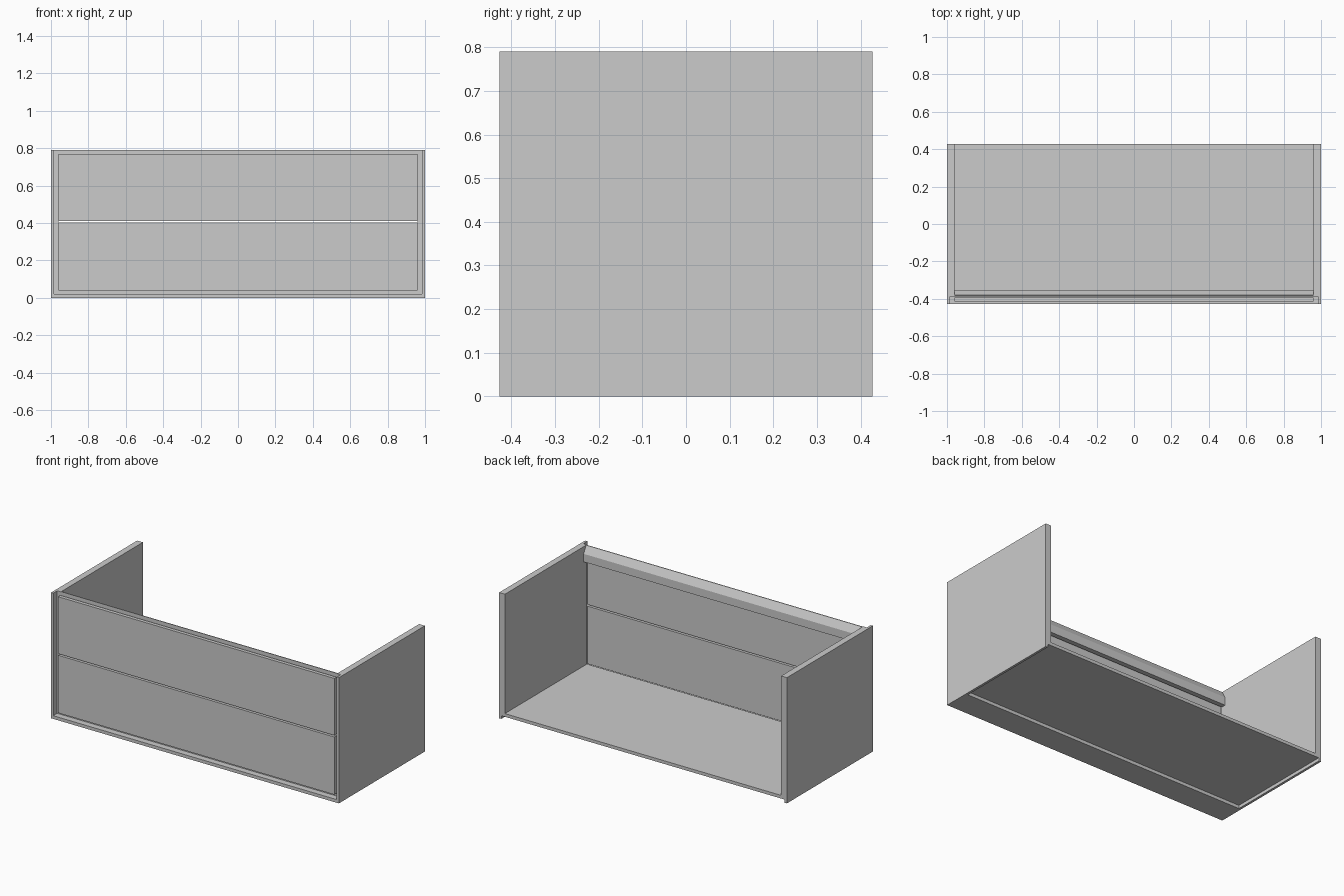
import bpy, bmesh
from mathutils import Vector

if "Cube" in bpy.data.objects:
    bpy.data.objects.remove(bpy.data.objects["Cube"])

FRONT, BACK, TOP = -0.427, 0.427, 0.79


def prism(name, points, offset):
    """Extrude a closed planar profile along offset."""
    bm = bmesh.new()
    face = bm.faces.new([bm.verts.new(p) for p in points])
    ext = bmesh.ops.extrude_face_region(bm, geom=[face])
    moved = [v for v in ext["geom"] if isinstance(v, bmesh.types.BMVert)]
    bmesh.ops.translate(bm, verts=moved, vec=Vector(offset))
    bmesh.ops.recalc_face_normals(bm, faces=bm.faces)
    mesh = bpy.data.meshes.new(name)
    bm.to_mesh(mesh)
    bm.free()
    obj = bpy.data.objects.new(name, mesh)
    bpy.context.collection.objects.link(obj)
    return obj


def box(name, x, y, z):
    pts = [(x[0], y[0], z[0]), (x[1], y[0], z[0]), (x[1], y[1], z[0]), (x[0], y[1], z[0])]
    return prism(name, pts, (0, 0, z[1] - z[0]))


# U-shaped inner carcass: floor and both inner walls, set back from the front
outline = [(-0.985, 0.02), (0.985, 0.02), (0.985, TOP), (0.96, TOP),
           (0.96, 0.04), (-0.96, 0.04), (-0.96, TOP), (-0.985, TOP)]
prism("inner_carcass", [(x, -0.388, z) for x, z in outline], (0, BACK + 0.388, 0))

# Outer side skins, forming a lip at the front and below
for name, s in (("left_side_skin", -1), ("right_side_skin", 1)):
    box(name, sorted((s * 0.985, s)), (FRONT, BACK), (0, TOP))

# Strip under the front edge
box("front_base_strip", (-0.985, 0.985), (FRONT, -0.265), (0, 0.02))

# Two drawer fronts with a narrow gap
for name, z in (("lower_drawer_front", (0.04, 0.402)), ("upper_drawer_front", (0.412, 0.77))):
    box(name, (-0.96, 0.96), (-0.415, -0.393), z)

# Top rail with a sloping upper face
rail = [(-0.385, 0.695), (-0.355, 0.695), (-0.355, 0.745), (-0.38, TOP), (-0.385, TOP)]
prism("top_rail", [(-0.96, y, z) for y, z in rail], (1.92, 0, 0))
